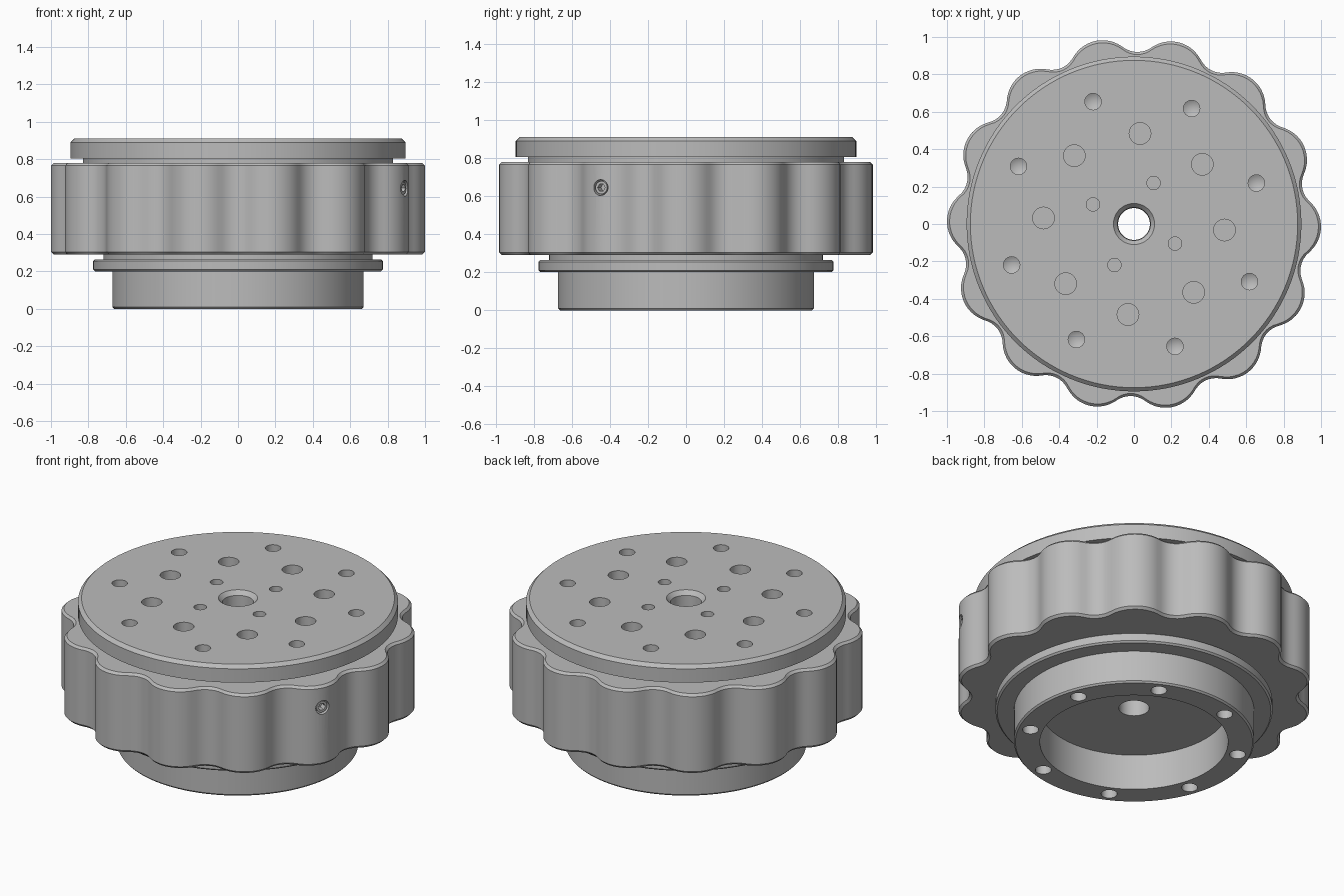
import bpy, bmesh
from math import sin, cos, sqrt, pi, radians, atan2
from mathutils import Matrix, Vector

if "Cube" in bpy.data.objects:
    bpy.data.objects.remove(bpy.data.objects["Cube"])

# One machined-metal colour for every part
METAL = (0.5, 0.5, 0.5, 1)
metal = bpy.data.materials.new("grey_metal")
metal.use_nodes = True
metal.diffuse_color = METAL
metal.node_tree.nodes["Principled BSDF"].inputs["Base Color"].default_value = METAL

LOBES = 14
LOBE_TURN = radians(-1)
HOLE_TURN = radians(18.5)


def make_object(name, bm):
    bmesh.ops.recalc_face_normals(bm, faces=bm.faces)
    mesh = bpy.data.meshes.new(name)
    bm.to_mesh(mesh)
    bm.free()
    mesh.materials.append(metal)
    obj = bpy.data.objects.new(name, mesh)
    bpy.context.collection.objects.link(obj)
    return obj


def select(obj):
    bpy.ops.object.select_all(action='DESELECT')
    obj.select_set(True)
    bpy.context.view_layer.objects.active = obj


def lobed_radius(angle):
    """Convex lobe arcs joined by tangent concave arcs."""
    a, b, valley = 0.18, 0.129, 0.92
    half = pi / LOBES
    c, d = 1 - a, valley + b
    t = abs((angle - LOBE_TURN + half) % (2 * half) - half)
    k = a / (a + b)
    joint = atan2(k * d * sin(half), c + k * (d * cos(half) - c))
    if t < joint:
        return c * cos(t) + sqrt(a * a - (c * sin(t)) ** 2)
    u = half - t
    return d * cos(u) - sqrt(max(0, b * b - (d * sin(u)) ** 2))


def turned(name, profile, steps, lobed=False):
    """Sweep a closed (radius, z) profile around z; if lobed, a radius
    at or below zero is an inset from the lobed outline."""
    bm = bmesh.new()
    rings = []
    for i in range(steps):
        ang = 2 * pi * i / steps
        ring = []
        for r, z in profile:
            if lobed and r <= 0:
                r += lobed_radius(ang)
            ring.append(bm.verts.new((r * cos(ang), r * sin(ang), z)))
        rings.append(ring)
    n = len(profile)
    for i in range(steps):
        p, q = rings[i], rings[(i + 1) % steps]
        for j in range(n):
            k = (j + 1) % n
            bm.faces.new((p[j], q[j], q[k], p[k]))
    return make_object(name, bm)


def add_cylinder(bm, matrix, radius, depth, sides=24, tip=0):
    """Cylinder centred on matrix; tip adds a drill point at its -z end."""
    made = bmesh.ops.create_cone(bm, cap_ends=True, segments=sides, radius1=radius,
                                 radius2=radius, depth=depth, matrix=matrix)
    if tip:
        faces = {f for v in made["verts"] for f in v.link_faces if len(f.verts) > 4}
        low = min(faces, key=lambda f: f.calc_center_median().z)
        low.normal_update()
        bmesh.ops.poke(bm, faces=[low], offset=tip)


def add_hole_circle(bm, count, circle, turn, radius, z_low, z_high, tip=0):
    for i in range(count):
        ang = turn + 2 * pi * i / count
        place = Matrix.Translation((circle * cos(ang), circle * sin(ang), (z_low + z_high) / 2))
        add_cylinder(bm, place, radius, z_high - z_low, tip=tip)


def cut(obj, bm):
    cutter = make_object("cutter", bm)
    cutter.hide_render = True
    mod = obj.modifiers.new("holes", 'BOOLEAN')
    mod.operation = 'DIFFERENCE'
    mod.solver = 'EXACT'
    mod.object = cutter
    select(obj)
    bpy.ops.object.modifier_apply(modifier=mod.name)
    bpy.data.objects.remove(cutter)


# Base with bottom recess, flange and neck
base = turned("base_flange", [
    (0.526, 0), (0.663, 0), (0.672, 0.01), (0.672, 0.2), (0.765, 0.2), (0.775, 0.21),
    (0.775, 0.255), (0.765, 0.265), (0.72, 0.265), (0.72, 0.5), (0.085, 0.5),
    (0.085, 0.22), (0.526, 0.22)], 128)
bm = bmesh.new()
add_hole_circle(bm, 8, 0.595, HOLE_TURN, 0.045, -0.1, 0.15)
cut(base, bm)

# Top plate with its plug and drilled hole circles
plate = turned("top_plate", [
    (0.11, 0.91), (0.088, 0.885), (0.085, 0.5), (0.718, 0.5), (0.718, 0.78),
    (0.83, 0.78), (0.83, 0.805), (0.895, 0.805), (0.895, 0.89), (0.875, 0.91)], 128)
bm = bmesh.new()
add_hole_circle(bm, 8, 0.69, HOLE_TURN, 0.044, 0.8, 1.0, tip=0.025)
add_hole_circle(bm, 8, 0.485, radians(-3.8), 0.058, 0.72, 1.0)
add_hole_circle(bm, 4, 0.243, radians(-25.5), 0.036, 0.72, 1.0)
cut(plate, bm)

# Scalloped grip ring with chamfered rims
ring = turned("grip_ring", [
    (0.715, 0.29), (-0.014, 0.29), (0, 0.304), (0, 0.766), (-0.014, 0.78), (0.715, 0.78)],
    LOBES * 20, lobed=True)

# Set screw sunk into one lobe
screw_angle = LOBE_TURN - 2 * pi / LOBES
facing = Matrix.Rotation(screw_angle, 4, 'Z') @ Matrix.Rotation(pi / 2, 4, 'Y')


def along_lobe(radius):
    return Matrix.Translation(Vector((radius * cos(screw_angle),
                                      radius * sin(screw_angle), 0.645))) @ facing


bm = bmesh.new()
add_cylinder(bm, along_lobe(1.0), 0.042, 0.14)
cut(ring, bm)
bm = bmesh.new()
bmesh.ops.create_cone(bm, cap_ends=True, segments=24, radius1=0.042, radius2=0.034,
                      depth=0.07, matrix=along_lobe(0.955))
screw = make_object("set_screw", bm)
bm = bmesh.new()
add_cylinder(bm, along_lobe(1.0), 0.022, 0.1, sides=6)
cut(screw, bm)

# Smooth the curved walls and keep machined edges crisp
for obj in (base, plate, ring, screw):
    select(obj)
    bpy.ops.object.shade_smooth_by_angle(angle=radians(30))
